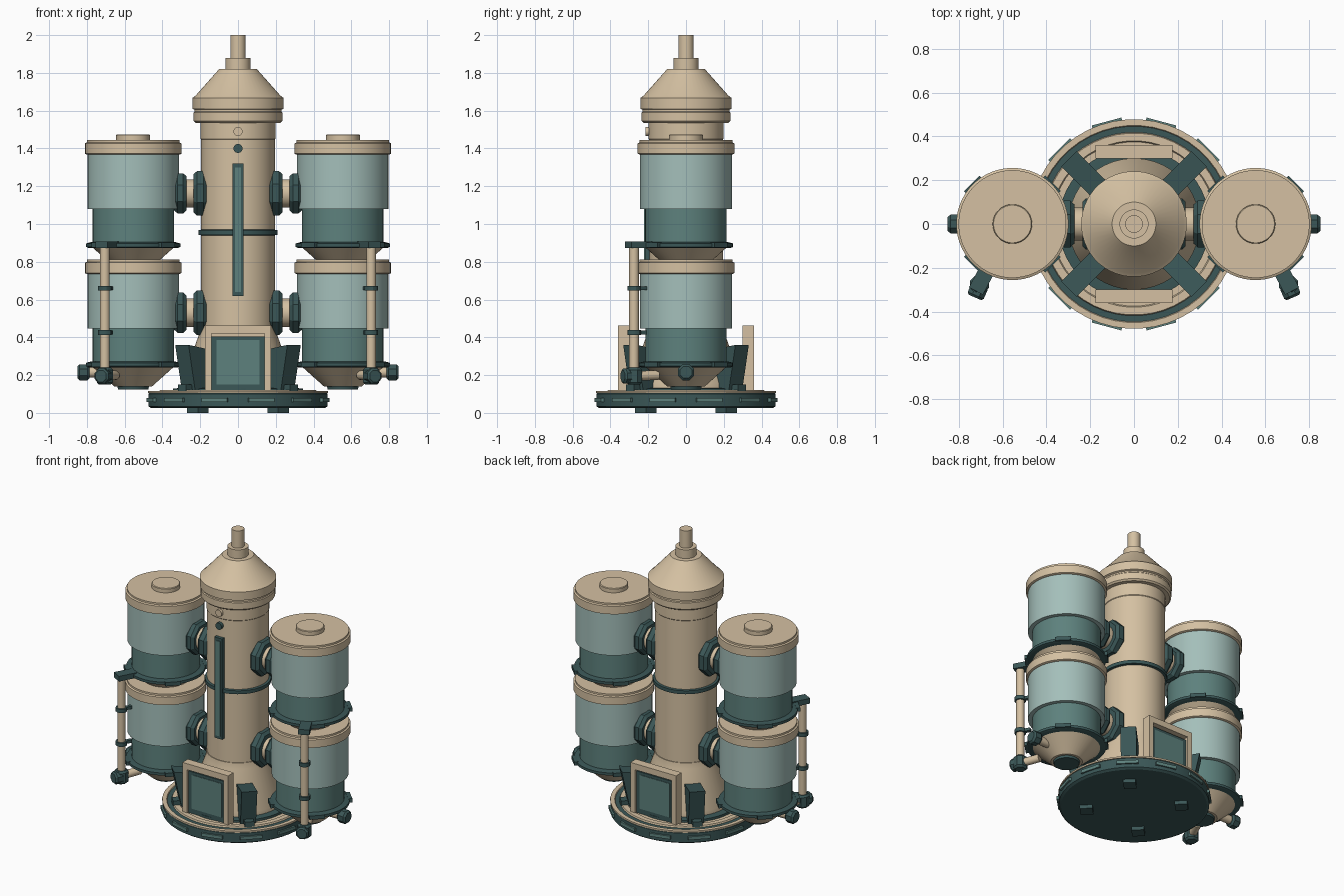
import bpy, bmesh, math
from mathutils import Matrix, Vector

if "Cube" in bpy.data.objects:
    bpy.data.objects.remove(bpy.data.objects["Cube"])


def material(name, rgb):
    m = bpy.data.materials.new(name)
    m.diffuse_color = (*rgb, 1)
    m.use_nodes = True
    m.node_tree.nodes["Principled BSDF"].inputs["Base Color"].default_value = m.diffuse_color
    return m


CREAM = material("cream_metal", (0.66, 0.53, 0.36))
GLASS = material("pale_teal", (0.37, 0.52, 0.49))
TEAL = material("mid_teal", (0.11, 0.22, 0.205))
DARK = material("dark_teal", (0.043, 0.095, 0.095))


def finish(bm, name, mat, matrix=None):
    if matrix:
        bm.transform(matrix)
    bmesh.ops.recalc_face_normals(bm, faces=bm.faces)
    me = bpy.data.meshes.new(name)
    bm.to_mesh(me)
    bm.free()
    me.materials.append(mat)
    ob = bpy.data.objects.new(name, me)
    bpy.context.collection.objects.link(ob)
    return ob


def lathe(name, mat, profile, matrix=None, seg=48):
    """Closed turned solid from (radius, height) points."""
    bm = bmesh.new()
    turn = [2 * math.pi * (i + 0.5) / seg for i in range(seg)]
    rings = [[bm.verts.new((r * math.cos(a), r * math.sin(a), z)) for a in turn] for r, z in profile]
    for lo, hi in zip(rings, rings[1:]):
        for i in range(seg):
            j = (i + 1) % seg
            bm.faces.new((lo[i], lo[j], hi[j], hi[i]))
    bm.faces.new(rings[0])
    bm.faces.new(rings[-1])
    return finish(bm, name, mat, matrix)


def rod(name, mat, a, b, r, seg=16, bevel=0.0):
    a, b = Vector(a), Vector(b)
    d = b - a
    m = Matrix.Translation(a) @ d.to_track_quat('Z', 'Y').to_matrix().to_4x4()
    L = d.length
    prof = [(r, 0), (r, L)]
    if bevel:
        prof = [(r - bevel, 0), (r, bevel), (r, L - bevel), (r - bevel, L)]
    return lathe(name, mat, prof, m, seg)


def box(name, mat, lo, hi, matrix=None):
    bm = bmesh.new()
    bmesh.ops.create_cube(bm, size=1)
    for v in bm.verts:
        v.co = [l + (c + 0.5) * (h - l) for c, l, h in zip(v.co, lo, hi)]
    return finish(bm, name, mat, matrix)


def at(x, y=0, z=0, angle=0):
    return Matrix.Translation((x, y, z)) @ Matrix.Rotation(math.radians(angle), 4, 'Z')


# Base disc with stepped deck, rim plates and feet
lathe("base_rim", DARK, [(0.46, 0.025), (0.475, 0.035), (0.475, 0.1), (0.465, 0.11)])
lathe("base_deck", CREAM, [(0.478, 0.104), (0.478, 0.115), (0.45, 0.115), (0.445, 0.108), (0.42, 0.108),
                           (0.415, 0.12), (0.38, 0.12), (0.375, 0.112), (0.33, 0.112), (0.32, 0.125)])
lathe("base_dark_ring", DARK, [(0.345, 0.11), (0.345, 0.128), (0.31, 0.132)])
for k in range(12):
    box("rim_plate", TEAL, (0.465, -0.07, 0.058), (0.484, 0.07, 0.08), at(0, angle=15 + 30 * k))
for k in range(4):
    m = at(0, angle=45 + 90 * k)
    box("foot", DARK, (0.26, -0.04, 0), (0.34, 0.04, 0.03), m)

# Column with flared foot and capped head
lathe("column_flare", CREAM, [(0.3, 0.12), (0.3, 0.16), (0.205, 0.42), (0.2, 0.46)])
lathe("column", CREAM, [(0.19, 0.13), (0.19, 1.44), (0.198, 1.45), (0.198, 1.535)])
lathe("column_shell", CREAM, [(0.195, 0.42), (0.195, 1.45)])
lathe("column_head", CREAM, [(0.225, 1.535), (0.235, 1.545), (0.235, 1.59), (0.23, 1.595), (0.23, 1.605),
                             (0.241, 1.61), (0.241, 1.668), (0.225, 1.68), (0.1, 1.82), (0.066, 1.82),
                             (0.066, 1.88), (0.04, 1.88), (0.04, 2.0)])
lathe("column_band", DARK, [(0.195, 0.94), (0.21, 0.943), (0.21, 0.967), (0.195, 0.97)])
box("front_strip", DARK, (-0.03, -0.218, 0.62), (0.03, -0.18, 1.32))
box("front_strip_inlay", TEAL, (-0.017, -0.222, 0.64), (0.017, -0.215, 1.30))
rod("lower_button", DARK, (0, -0.18, 1.40), (0, -0.215, 1.40), 0.024)
rod("upper_button", CREAM, (0, -0.18, 1.49), (0, -0.215, 1.49), 0.024)

# Framed panels at front and back
for angle in (0, 180):
    m = at(0, angle=angle)
    for x in (-0.158, 0.158):
        box("panel_frame_side", CREAM, (x - 0.018, -0.36, 0.11), (x + 0.018, -0.30, 0.462), m)
    box("panel_frame_top", CREAM, (-0.14, -0.36, 0.42), (0.14, -0.30, 0.462), m)
    box("panel_backing", CREAM, (-0.14, -0.32, 0.11), (0.14, -0.30, 0.42), m)
    box("panel", DARK, (-0.14, -0.342, 0.115), (0.14, -0.318, 0.405), m)
    box("panel_inset", TEAL, (-0.115, -0.345, 0.15), (0.115, -0.340, 0.385), m)

# Four diagonal buttresses, wider at the top
for k in range(4):
    m = at(0, angle=45 + 90 * k)
    strut = box("buttress", DARK, (0.23, -0.05, 0.115), (0.42, 0.05, 0.36), m)
    inv = m.inverted()
    for v in strut.data.vertices:
        p = inv @ v.co
        if p.z < 0.2:
            p.x -= 0.05 if p.x > 0.3 else 0
        elif p.x < 0.3:
            p.z -= 0.03
        v.co = m @ p
    box("buttress_foot", DARK, (0.3, -0.03, 0.115), (0.42, 0.03, 0.15), m)

# Two stacks of two tanks, each joined to the column
for s in (-1, 1):
    cx = 0.555 * s
    for z, lower in ((0.0, True), (0.632, False)):
        m = at(cx, 0, z)
        lathe("tank_cap", CREAM, [(0.245, 0.735), (0.256, 0.74), (0.256, 0.795), (0.246, 0.8),
                                  (0.246, 0.812), (0.236, 0.812)], m)
        lathe("tank_glass", GLASS, [(0.243, 0.447), (0.243, 0.74)], m)
        lathe("tank_lower_body", TEAL, [(0.216, 0.26), (0.216, 0.45)], m)
        lathe("tank_ring", DARK, [(0.235, 0.24), (0.25, 0.247), (0.25, 0.265), (0.22, 0.273)], m)
        lathe("tank_cone", CREAM, [(0.1, 0.14), (0.215, 0.243)], m)
        for k in range(4):
            box("ring_tab", DARK, (0.235, -0.05, 0.244), (0.262, 0.05, 0.27), m @ at(0, angle=45 + 90 * k))
        # Octagonal couplings
        zc = 0.53 + z
        rod("column_flange", DARK, (0.165 * s, 0, zc), (0.236 * s, 0, zc), 0.127, 8, 0.018)
        rod("coupling_pipe", CREAM, (0.22 * s, 0, zc), (0.29 * s, 0, zc), 0.075, 24)
        rod("tank_flange", DARK, (0.272 * s, 0, zc), (0.338 * s, 0, zc), 0.115, 8, 0.018)
        if lower:
            lathe("tank_drain", DARK, [(0.08, 0.125), (0.085, 0.145)], m)
        else:
            lathe("tank_lid_knob", CREAM, [(0.09, 0.81), (0.09, 0.838), (0.086, 0.842)], m)

    # Outer drain valve
    rod("side_valve_pipe", CREAM, (0.68 * s, 0, 0.215), (0.8 * s, 0, 0.215), 0.028)
    rod("side_valve", DARK, (0.785 * s, 0, 0.215), (0.85 * s, 0, 0.215), 0.046, 8, 0.012)

    # Vertical pipe with collars, top elbow and bottom valve
    px, py = 0.705 * s, -0.275
    rod("side_pipe", CREAM, (px, py, 0.2), (px, py, 0.885), 0.026)
    for zc in (0.425, 0.66):
        rod("pipe_collar", DARK, (px, py, zc - 0.013), (px, py, zc + 0.013), 0.037, 12)
        box("pipe_bracket", DARK, (-0.012, 0, -0.01), (0.012, 0.07, 0.01), at(px, py, zc, 28 * s))
    box("pipe_top_elbow", DARK, (-0.036, -0.035, -0.018), (0.036, 0.09, 0.018), at(px, py, 0.89, 28 * s))
    rod("pipe_valve_arm", CREAM, (0.65 * s, -0.15, 0.2), (px, py, 0.195), 0.026)
    rod("pipe_valve", DARK, (px, py, 0.15), (px, py, 0.24), 0.046, 8, 0.012)
    rod("pipe_valve_cap", DARK, (px - 0.005 * s, py, 0.195), (0.726 * s, -0.335, 0.195), 0.043, 8, 0.01)

# Smooth shading with crisp edges
bpy.ops.object.select_all(action='SELECT')
bpy.context.view_layer.objects.active = bpy.context.selected_objects[0]
bpy.ops.object.shade_smooth_by_angle(angle=math.radians(30))
